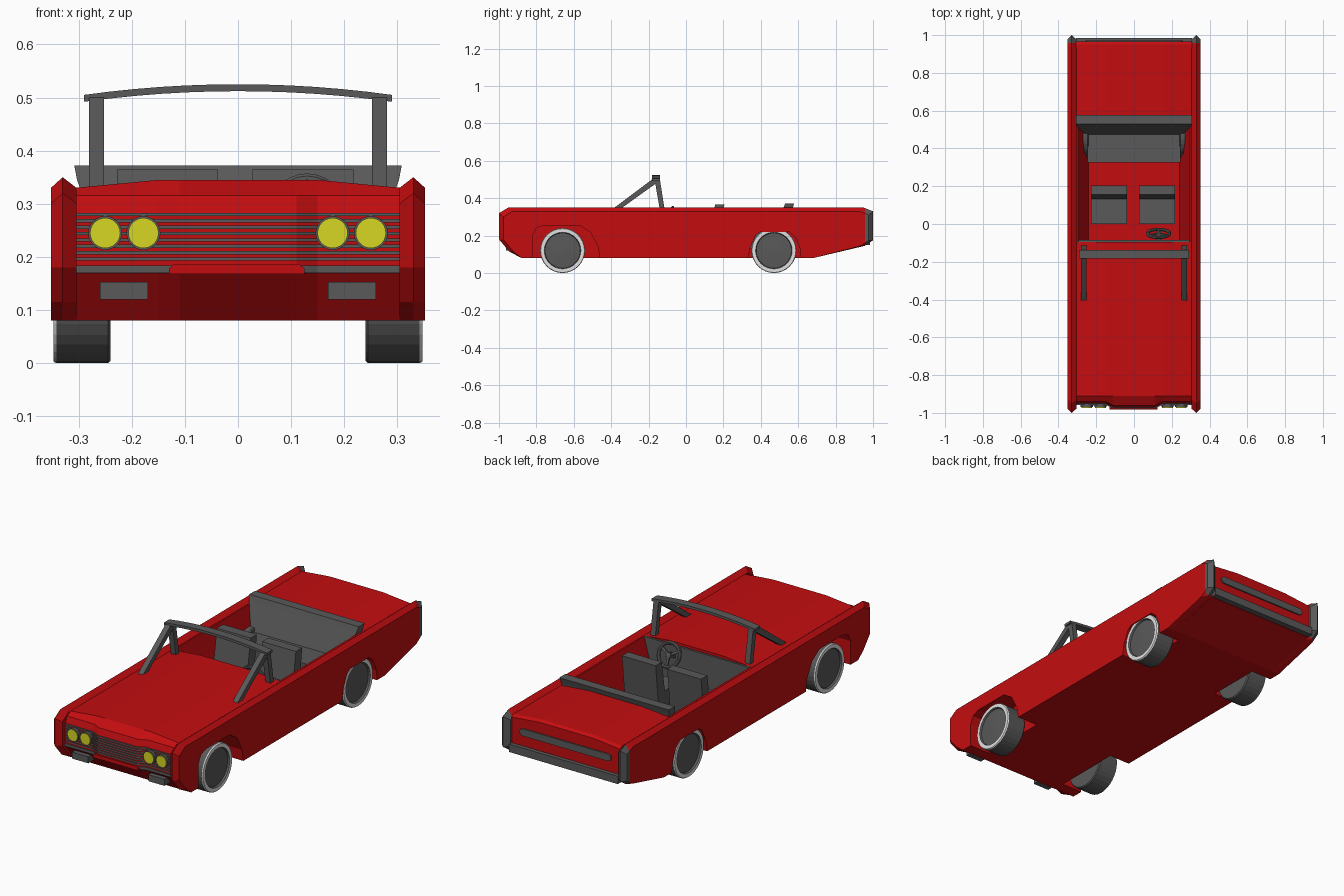
import bpy, bmesh, math
from mathutils import Matrix, Vector

if "Cube" in bpy.data.objects:
    bpy.data.objects.remove(bpy.data.objects["Cube"])


def material(name, r, g, b):
    m = bpy.data.materials.new(name)
    m.diffuse_color = (r, g, b, 1)
    m.use_nodes = True
    m.node_tree.nodes["Principled BSDF"].inputs["Base Color"].default_value = m.diffuse_color
    return m


RED = material("red paint", 0.55, 0.004, 0.005)
GREY = material("dark grey", 0.1, 0.1, 0.1)
WHITE = material("white wall", 0.75, 0.75, 0.75)
YELLOW = material("yellow lamp", 0.68, 0.68, 0.018)


def finish(name, bm, *mats):
    bmesh.ops.recalc_face_normals(bm, faces=bm.faces)
    me = bpy.data.meshes.new(name)
    bm.to_mesh(me)
    bm.free()
    for m in mats:
        me.materials.append(m)
    ob = bpy.data.objects.new(name, me)
    bpy.context.collection.objects.link(ob)
    return ob


def loft(rings):
    """Skin a list of equal-length closed rings and cap the ends."""
    bm = bmesh.new()
    vs = [[bm.verts.new(p) for p in r] for r in rings]
    n = len(vs[0])
    for a, b in zip(vs, vs[1:]):
        for i in range(n):
            j = (i + 1) % n
            bm.faces.new((a[i], a[j], b[j], b[i]))
    bm.faces.new(vs[0])
    bm.faces.new(vs[-1])
    return bm


def prism(name, pts, axis, lo, hi, mat):
    """Extrude a 2D outline along x (y,z), y (x,z) or z (x,y)."""
    put = {'x': lambda p, t: (t, p[0], p[1]),
           'y': lambda p, t: (p[0], t, p[1]),
           'z': lambda p, t: (p[0], p[1], t)}[axis]
    return finish(name, loft([[put(p, t) for p in pts] for t in (lo, hi)]), mat)


def box(name, x0, x1, y0, y1, z0, z1, mat):
    return prism(name, [(x0, y0), (x1, y0), (x1, y1), (x0, y1)], 'z', z0, z1, mat)


def cylinder_y(name, x, z, r, y0, y1, mat, n=24):
    pts = [(x + r * math.cos(2 * math.pi * i / n), z + r * math.sin(2 * math.pi * i / n)) for i in range(n)]
    return prism(name, pts, 'y', y0, y1, mat)


# centre body: side profile lofted across the width, nose pushed forward in the middle
def section(x, f, t):
    pts = [(-0.91, t), (f + 0.012, 0.316), (f, 0.28), (f, 0.17), (-0.88, 0.08), (0.68, 0.08),
           (0.955, 0.148), (0.965, 0.17), (0.965, t - 0.01), (0.95, t)]
    return [(x, y, z) for y, z in pts]


half = [(0.11, -0.972, 0.345), (0.15, -0.952, 0.345), (0.306, -0.952, 0.33)]
stations = [(-x, f, t) for x, f, t in reversed(half)] + half
body = finish("body", loft([section(*s) for s in stations]), RED)

# cockpit cutter: tub narrowing toward the floor
tub = finish("cockpit_cutter", loft([
    [(sx * w, y, z) for sx, y in ((-1, -0.095), (1, -0.095), (1, 0.53), (-1, 0.53))]
    for w, z in ((0.24, 0.13), (0.297, 0.335), (0.297, 0.4))]), RED)

# fenders with a raised ridge, and grey caps at the tail
fender_profile = [(-1, 0.32), (-0.95, 0.35), (0.95, 0.35), (1, 0.33), (1, 0.175), (0.955, 0.145),
                  (0.68, 0.08), (-0.88, 0.08), (-0.945, 0.115), (-1, 0.18)]
fenders = []
for s in (-1, 1):
    rings = []
    for x, edge in ((0.304, True), (0.33, False), (0.352, True)):
        rings.append([(s * x, y * (0.977 if edge and abs(y) > 0.9 else 1),
                       z - (0.02 if edge and z > 0.25 else 0)) for y, z in fender_profile])
    bm = loft(rings)
    bmesh.ops.bisect_plane(bm, geom=bm.verts[:] + bm.edges[:] + bm.faces[:], plane_co=(0, 0.957, 0),
                           plane_no=(0, 1, 0), dist=1e-5)
    for f in bm.faces:
        f.material_index = int(f.calc_center_median().y > 0.958)
    fenders.append(finish("fender", bm, RED, GREY))

# wheel arch cutters
front_arch = [(-0.82, 0.02), (-0.82, 0.2), (-0.80, 0.24), (-0.76, 0.255), (-0.57, 0.255),
              (-0.51, 0.215), (-0.47, 0.14), (-0.45, 0.02)]
rear_arch = [(0.32, 0.02), (0.345, 0.14), (0.375, 0.205), (0.40, 0.22), (0.55, 0.22),
             (0.585, 0.19), (0.61, 0.13), (0.62, 0.02)]
cutters = [tub]
for s in (-1, 1):
    for arch in (front_arch, rear_arch):
        cutters.append(prism("arch_cutter", arch, 'x', s * 0.235, s * 0.42, RED))
for target, tools in ((body, cutters), (fenders[0], cutters[1:3]), (fenders[1], cutters[3:5])):
    for c in tools:
        mod = target.modifiers.new("cut", 'BOOLEAN')
        mod.operation, mod.object, mod.solver = 'DIFFERENCE', c, 'EXACT'
    bpy.context.view_layer.objects.active = target
    for mod in list(target.modifiers):
        bpy.ops.object.modifier_apply(modifier=mod.name)
for c in cutters:
    bpy.data.objects.remove(c, do_unlink=True)

# wheels: lathed tyre with white wall ring and dished hub
wheel_profile = [(0.24, 0.02), (0.24, 0.115), (0.245, 0.12), (0.342, 0.12), (0.347, 0.117),
                 (0.347, 0.098), (0.338, 0.094), (0.342, 0.02)]
N = 32
for s in (-1, 1):
    for cy in (-0.66, 0.47):
        rings = []
        for x, r in wheel_profile:
            rings.append([(s * x, cy + r * math.cos(2 * math.pi * i / N),
                           0.12 + r * math.sin(2 * math.pi * i / N)) for i in range(N)])
        bm = loft(rings)
        for f in bm.faces:
            xs = [abs(v.co.x) for v in f.verts]
            f.material_index = int(min(xs) > 0.3415 and max(xs) > 0.346)
        finish("wheel", bm, GREY, WHITE)


# grille bars following the nose outline
def nose(d):
    f = [(-0.304, -0.952), (-0.15, -0.952), (-0.11, -0.972), (0.11, -0.972), (0.15, -0.952), (0.304, -0.952)]
    return [(x, y - d) for x, y in f] + [(0.304, -0.93), (-0.304, -0.93)]


for i in range(8):
    z = 0.193 + i * 0.012
    prism("grille_bar", nose(0.005), 'z', z, z + 0.006, GREY)
prism("grille_base", nose(0.006), 'z', 0.17, 0.184, GREY)
prism("nose_lip", [(-0.13, 0.168), (0.125, 0.168), (0.125, 0.178), (0.115, 0.187), (-0.12, 0.187), (-0.13, 0.178)],
      'y', -0.981, -0.94, RED)

# headlights and bumper pads
for s in (-1, 1):
    for x in (0.178, 0.25):
        cylinder_y("headlight_rim", s * x, 0.245, 0.032, -0.97, -0.94, GREY)
        cylinder_y("headlight", s * x, 0.245, 0.0285, -0.974, -0.95, YELLOW)
    x0, x1 = sorted((s * 0.169, s * 0.26))
    box("bumper_pad", x0, x1, -0.962, -0.90, 0.12, 0.153, GREY)

# tail: bumper bar and rounded light strip
box("rear_bumper", -0.306, 0.306, 0.94, 0.985, 0.15, 0.19, GREY)
strip = [(s * (0.24 + 0.018 * math.cos(a)), 0.262 + s * 0.018 * math.sin(a))
         for s in (1, -1) for a in (-math.pi / 2, -math.pi / 4, 0, math.pi / 4, math.pi / 2)]
prism("tail_light", strip, 'y', 0.955, 0.972, GREY)

# windscreen frame: curved header and two pairs of posts
xs = [-0.29 + 0.58 * i / 12 for i in range(13)]
arc = [(x, 0.505 + 0.02 * (1 - (x / 0.29) ** 2)) for x in xs]
prism("windscreen_header", arc + [(x, z - 0.013) for x, z in reversed(arc)], 'y', -0.182, -0.138, GREY)
for s in (-1, 1):
    prism("front_post", [(-0.415, 0.325), (-0.375, 0.325), (-0.145, 0.49), (-0.145, 0.505), (-0.175, 0.505)],
          'x', s * 0.252, s * 0.28, GREY)
    prism("rear_post", [(-0.138, 0.325), (-0.112, 0.325), (-0.14, 0.503), (-0.168, 0.503)],
          'x', s * 0.252, s * 0.28, GREY)

# dashboard panel
prism("dashboard", [(-0.24, 0.131), (0.24, 0.131), (0.295, 0.332), (-0.295, 0.332)], 'y', -0.097, -0.085, GREY)

# front seats
for x0, x1 in ((-0.228, -0.038), (0.027, 0.217)):
    box("seat_cushion", x0, x1, 0.0, 0.17, 0.13, 0.21, GREY)
    prism("seat_back", [(0.13, 0.2), (0.155, 0.365), (0.205, 0.365), (0.18, 0.13), (0.13, 0.13)], 'x', x0, x1, GREY)

# rear bench
box("bench_cushion", -0.245, 0.245, 0.325, 0.5, 0.13, 0.22, GREY)
finish("bench_back", loft([
    [(-w, y0, z), (w, y0, z), (w, y1, z), (-w, y1, z)]
    for w, y0, y1, z in ((0.245, 0.46, 0.535, 0.14), (0.25, 0.465, 0.54, 0.2),
                         (0.303, 0.52, 0.57, 0.345), (0.308, 0.53, 0.578, 0.372))]), GREY)

# steering wheel with spokes and column
tilt = Matrix.Translation((0.13, -0.05, 0.295)) @ Matrix.Rotation(math.radians(-68), 4, 'X')
bpy.ops.mesh.primitive_torus_add(major_radius=0.058, minor_radius=0.009, major_segments=24, minor_segments=8)
rim = bpy.context.object
rim.name = "steering_wheel"
rim.data.materials.append(GREY)
rim.matrix_world = tilt
for i in range(3):
    spoke = box("steering_spoke", 0, 0.056, -0.006, 0.006, -0.004, 0.004, GREY)
    spoke.matrix_world = tilt @ Matrix.Rotation(math.radians(90 + 120 * i), 4, 'Z')
column = box("steering_column", -0.012, 0.012, -0.012, 0.012, -0.05, 0.008, GREY)
column.matrix_world = tilt
